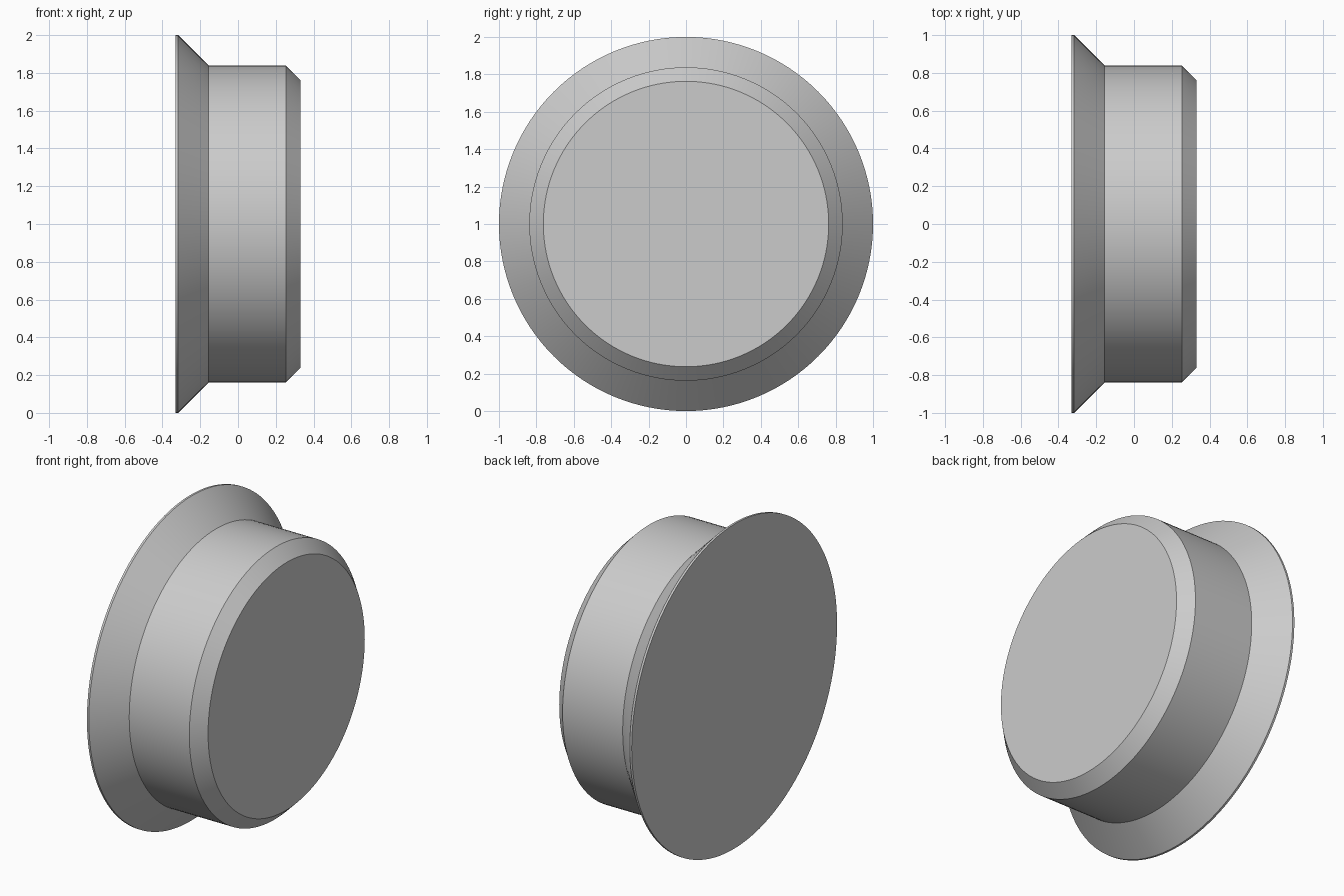
import bpy
import bmesh
from math import cos, sin, tau, radians

if "Cube" in bpy.data.objects:
    bpy.data.objects.remove(bpy.data.objects["Cube"], do_unlink=True)

SIDES = 128
CENTRE_Z = 1.0

# Single plain grey
grey = bpy.data.materials.new("plain_grey")
grey.use_nodes = True
colour = (0.6, 0.6, 0.6, 1)
grey.diffuse_color = colour
grey.node_tree.nodes["Principled BSDF"].inputs["Base Color"].default_value = colour


def turned_part(name, profile):
    """Closed solid turned about the x axis from (x, radius) points."""
    bm = bmesh.new()
    rings = [[bm.verts.new((x, r * cos(tau * i / SIDES), CENTRE_Z + r * sin(tau * i / SIDES)))
              for i in range(SIDES)] for x, r in profile]
    for a, b in zip(rings, rings[1:]):
        for i in range(SIDES):
            j = (i + 1) % SIDES
            bm.faces.new((a[i], a[j], b[j], b[i]))
    bm.faces.new(rings[0])
    bm.faces.new(rings[-1])
    bmesh.ops.recalc_face_normals(bm, faces=bm.faces)
    mesh = bpy.data.meshes.new(name)
    bm.to_mesh(mesh)
    bm.free()
    mesh.materials.append(grey)
    obj = bpy.data.objects.new(name, mesh)
    bpy.context.collection.objects.link(obj)
    bpy.ops.object.select_all(action="DESELECT")
    obj.select_set(True)
    bpy.context.view_layer.objects.active = obj
    bpy.ops.object.shade_smooth_by_angle(angle=radians(30))
    return obj


# Thin rim, conical flange, straight barrel and chamfered end
turned_part("flanged_plug", [
    (-0.33, 1.0), (-0.317, 1.0), (-0.155, 0.838), (0.255, 0.838), (0.33, 0.763),
])
